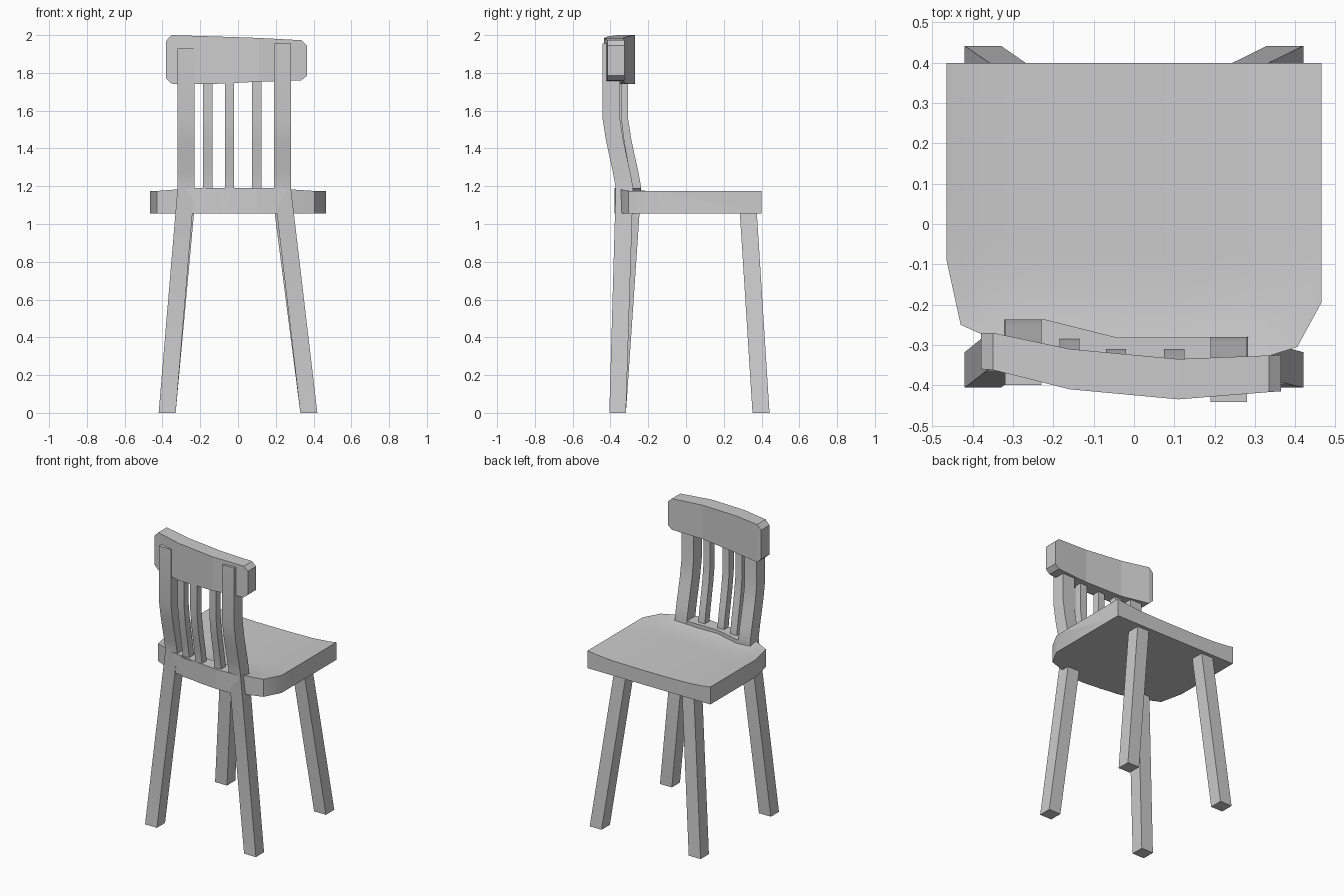
import bpy, bmesh

if "Cube" in bpy.data.objects:
    bpy.data.objects.remove(bpy.data.objects["Cube"])


def loft(name, rings, smooth=False):
    """Skin a solid through matching closed rings and cap both ends."""
    bm = bmesh.new()
    vr = [[bm.verts.new(p) for p in r] for r in rings]
    n = len(rings[0])
    for a, b in zip(vr, vr[1:]):
        for i in range(n):
            j = (i + 1) % n
            bm.faces.new((a[i], a[j], b[j], b[i]))
    bm.faces.new(vr[0])
    bm.faces.new(vr[-1])
    bmesh.ops.recalc_face_normals(bm, faces=bm.faces)
    me = bpy.data.meshes.new(name)
    bm.to_mesh(me)
    bm.free()
    ob = bpy.data.objects.new(name, me)
    bpy.context.collection.objects.link(ob)
    if smooth:
        bpy.ops.object.select_all(action='DESELECT')
        bpy.context.view_layer.objects.active = ob
        ob.select_set(True)
        bpy.ops.object.shade_smooth_by_angle(angle=0.5)
    return ob


def rect(x, y, z, w, d):
    """Horizontal rectangle centred on x, y."""
    return [(x - w / 2, y - d / 2, z), (x + w / 2, y - d / 2, z),
            (x + w / 2, y + d / 2, z), (x - w / 2, y + d / 2, z)]


def xslice(x, y0, y1, z0, z1):
    """Vertical rectangle across x."""
    return [(x, y0, z0), (x, y1, z0), (x, y1, z1), (x, y0, z1)]


# seat: slices across x, top gently hollowed
def seat_slice(x, back):
    ring = [(x, back, 1.055), (x, 0.4, 1.055)]
    for i in range(9):
        t = i / 8
        y = 0.4 + (back - 0.4) * t
        dip = 0.022 * (1 - (x / 0.465) ** 4) * min(1, max(0, (1 - t) * 4))
        rise = 0.008 * (t == 1) * (abs(x) < 0.35)
        ring.append((x, y, 1.175 - dip + rise))
    return ring


outline = [(-0.465, -0.09), (-0.43, -0.25), (-0.32, -0.30), (-0.16, -0.35),
           (0.1, -0.375), (0.28, -0.345), (0.405, -0.305), (0.465, -0.195)]
loft("seat", [seat_slice(*p) for p in outline], smooth=True)

# raised rail joining the back posts
rail = [(-0.30, -0.327, -0.237), (-0.22, -0.335, -0.237), (-0.04, -0.365, -0.282),
        (0.10, -0.378, -0.282), (0.26, -0.373, -0.282)]
loft("seat_back_rail", [xslice(x, a, b, 1.055, 1.19) for x, a, b in rail])

# backward bend shared by posts and slats: height, y shift
bend = [(1.19, 0), (1.27, -0.014), (1.36, -0.034), (1.45, -0.053), (1.56, -0.07)]

# back posts run down into splayed rear legs
for name, x, foot, y, top in (("left", -0.275, -0.375, -0.283, 1.93),
                              ("right", 0.235, 0.375, -0.326, 1.955)):
    rings = [rect(foot, -0.362, 0, 0.09, 0.088)]
    rings += [rect(x, y + s, z, 0.09, 0.092) for z, s in bend + [(top, -0.07)]]
    loft("back_post_" + name, rings, smooth=True)
    # front leg on the same side
    loft("front_leg_" + name, [rect(foot, 0.397, 0, 0.09, 0.09),
                               rect(x, 0.328, 1.09, 0.09, 0.09)])

# back slats
for i, (x, y) in enumerate([(-0.16, -0.31), (-0.045, -0.336), (0.1, -0.336)]):
    loft("back_slat_%d" % (i + 1),
         [rect(x, y, 1.16, 0.05, 0.05)] +
         [rect(x, y + s * 0.8, z, 0.05, 0.05) for z, s in bend + [(1.8, -0.07)]],
         smooth=True)

# curved head rail with clipped corners
head = [(-0.38, -0.36, -0.27, 1.77, 1.97), (-0.35, -0.362, -0.27, 1.742, 2.0),
        (-0.16, -0.41, -0.31, 1.74, 1.994), (0.11, -0.435, -0.335, 1.753, 1.985),
        (0.335, -0.417, -0.326, 1.76, 1.973), (0.365, -0.415, -0.325, 1.785, 1.945)]
loft("head_rail", [xslice(*h) for h in head])
